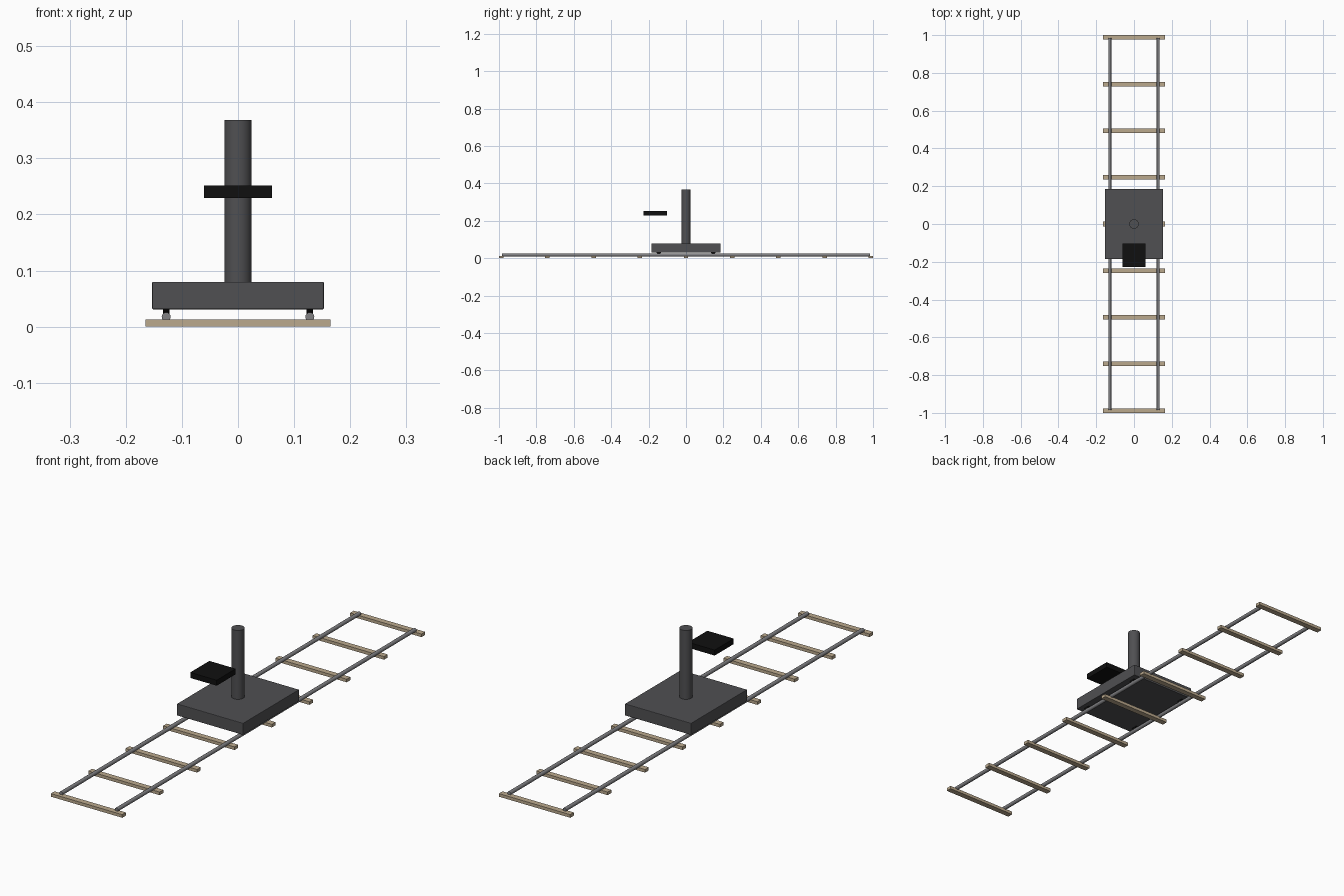
import bpy, math

if "Cube" in bpy.data.objects:
    bpy.data.objects.remove(bpy.data.objects["Cube"])


def mat(name, rgb):
    m = bpy.data.materials.new(name)
    m.diffuse_color = (*rgb, 1)
    m.use_nodes = True
    m.node_tree.nodes["Principled BSDF"].inputs["Base Color"].default_value = m.diffuse_color
    return m


WOOD = mat("pale wood", (0.50, 0.40, 0.27))
STEEL = mat("rail steel", (0.22, 0.22, 0.23))
DARK = mat("dark grey metal", (0.08, 0.08, 0.085))
BLACK = mat("black rubber", (0.005, 0.005, 0.005))


def finish(name, material, bevel):
    o = bpy.context.object
    o.name = name
    o.data.materials.append(material)
    if bevel:
        b = o.modifiers.new("bevel", "BEVEL")
        b.width, b.segments = bevel, 2
    return o


def box(name, lo, hi, material, bevel=0):
    bpy.ops.mesh.primitive_cube_add(size=1, location=[(a + b) / 2 for a, b in zip(lo, hi)])
    bpy.context.object.scale = [b - a for a, b in zip(lo, hi)]
    bpy.ops.object.transform_apply(location=False, rotation=False, scale=True)
    return finish(name, material, bevel)


def cylinder(name, loc, r, depth, material, rot=(0, 0, 0), sides=32):
    bpy.ops.mesh.primitive_cylinder_add(vertices=sides, radius=r, depth=depth,
                                        location=loc, rotation=rot)
    bpy.ops.object.shade_smooth_by_angle(angle=math.radians(40))
    return finish(name, material, 0)


# Wooden sleepers
for i in range(9):
    y = -0.988 + i * 0.247
    box(f"sleeper_{i + 1}", (-0.165, y - 0.012, 0), (0.165, y + 0.012, 0.013), WOOD)

# Tubular rails and the wheels that run on them
for side, s in (("left", -1), ("right", 1)):
    x = s * 0.128
    cylinder(f"{side}_rail", (x, 0, 0.0175), 0.008, 1.97, STEEL, (math.pi / 2, 0, 0), 16)
    for end, e in (("front", -1), ("back", 1)):
        cylinder(f"{end}_{side}_wheel", (x, e * 0.145, 0.039), 0.0155, 0.011, BLACK,
                 (0, math.pi / 2, 0), 24)

# Trolley platform, post and floating control panel
box("trolley_platform", (-0.153, -0.185, 0.031), (0.153, 0.185, 0.08), DARK, 0.002)
cylinder("post", (0, 0, 0.223), 0.0245, 0.29, DARK)
box("panel", (-0.061, -0.228, 0.229), (0.061, -0.102, 0.252), BLACK)
